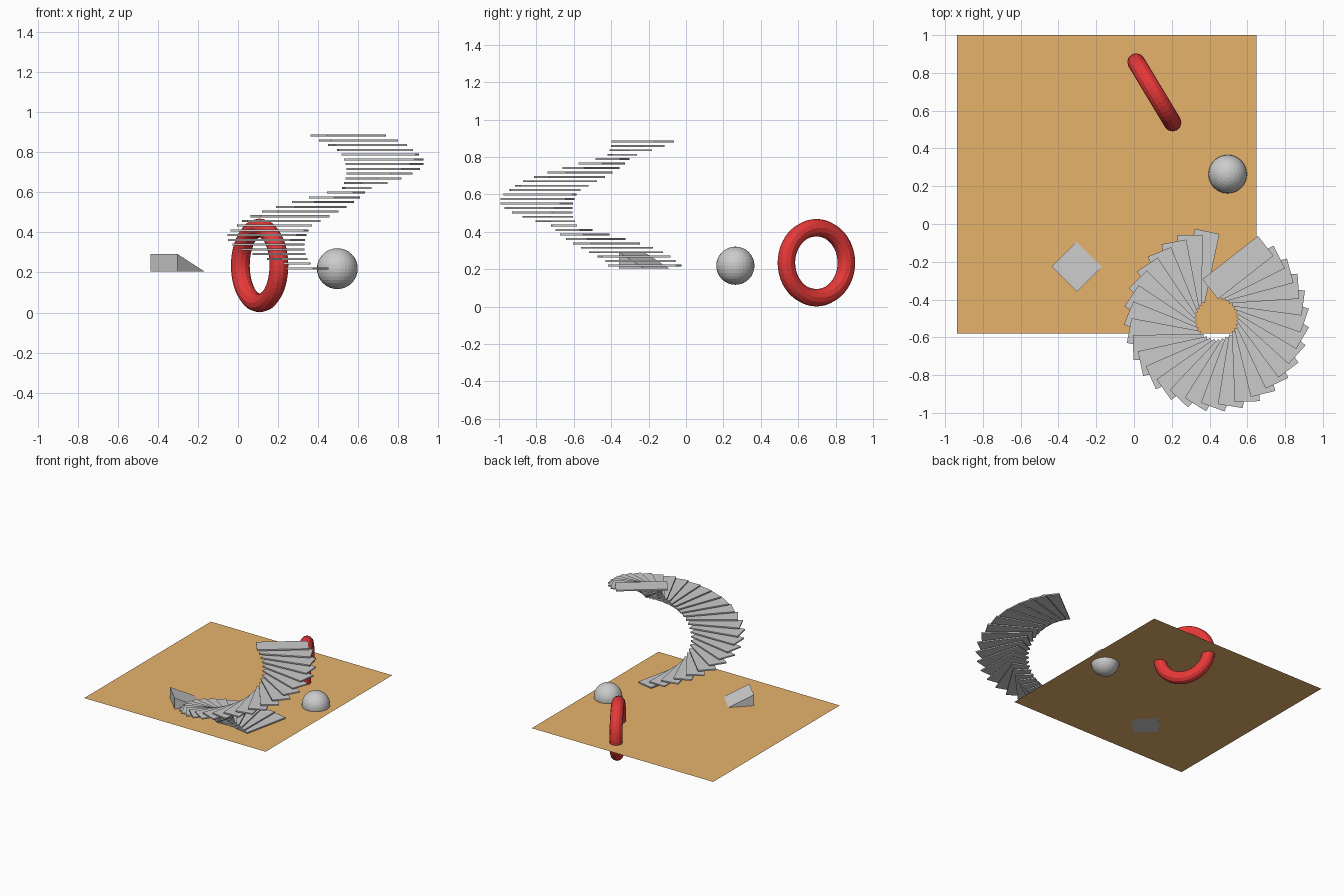
import bpy
import bmesh
from math import radians, sin, cos

if "Cube" in bpy.data.objects:
    bpy.data.objects.remove(bpy.data.objects["Cube"])


def mesh_object(name, bm):
    mesh = bpy.data.meshes.new(name)
    bmesh.ops.recalc_face_normals(bm, faces=bm.faces)
    bm.to_mesh(mesh)
    bm.free()
    obj = bpy.data.objects.new(name, mesh)
    bpy.context.collection.objects.link(obj)
    return obj


def paint(obj, name, rgb):
    mat = bpy.data.materials.new(name)
    mat.diffuse_color = (*rgb, 1)
    mat.use_nodes = True
    mat.node_tree.nodes["Principled BSDF"].inputs["Base Color"].default_value = mat.diffuse_color
    obj.data.materials.append(mat)


GROUND_Z = 0.207

# Thin ground sheet
bpy.ops.mesh.primitive_plane_add(size=1, location=(-0.145, 0.21, GROUND_Z))
ground = bpy.context.object
ground.name = "ground_sheet"
ground.scale = (1.585, 1.58, 1)
paint(ground, "tan", (0.8, 0.45, 0.15))

# Upright ring, half sunk through the sheet
bpy.ops.mesh.primitive_torus_add(
    major_radius=0.187, minor_radius=0.0468, major_segments=48, minor_segments=12,
    location=(0.108, 0.697, 0.235), rotation=(radians(90), 0, radians(-59)))
ring = bpy.context.object
ring.name = "ring"
paint(ring, "red", (0.8, 0.04, 0.04))

# Ball, half sunk through the sheet
bpy.ops.mesh.primitive_uv_sphere_add(
    segments=32, ring_count=16, radius=0.102, location=(0.496, 0.264, 0.219))
bpy.context.object.name = "ball"

# Wedge ramp: triangular profile extruded across its width
side, height = 0.19, 0.087
bm = bmesh.new()
profile = [(-side / 2, 0), (side / 2, 0), (-side / 2, height)]
face = bm.faces.new([bm.verts.new((x, -side / 2, z)) for x, z in profile])
extruded = bmesh.ops.extrude_face_region(bm, geom=[face])
bmesh.ops.translate(bm, vec=(0, side, 0),
                    verts=[v for v in extruded["geom"] if isinstance(v, bmesh.types.BMVert)])
ramp = mesh_object("wedge_ramp", bm)
ramp.location = (-0.302, -0.225, GROUND_Z - 0.002)
ramp.rotation_euler.z = radians(45)

# Spiral stair: offset treads turning around a hub
HUB_X, HUB_Y = 0.437, -0.503
STEPS, TURN, RISE = 29, 320 / 28, 0.0237
OUT, ASIDE = 0.257, 0.145
for i in range(STEPS):
    a = radians(78 + TURN * i)
    bpy.ops.mesh.primitive_cube_add(
        size=1, rotation=(0, 0, a),
        location=(HUB_X + OUT * cos(a) - ASIDE * sin(a),
                  HUB_Y + OUT * sin(a) + ASIDE * cos(a),
                  0.22 + RISE * i))
    tread = bpy.context.object
    tread.name = f"stair_tread_{i + 1:02d}"
    tread.scale = (0.373, 0.133, 0.01)
